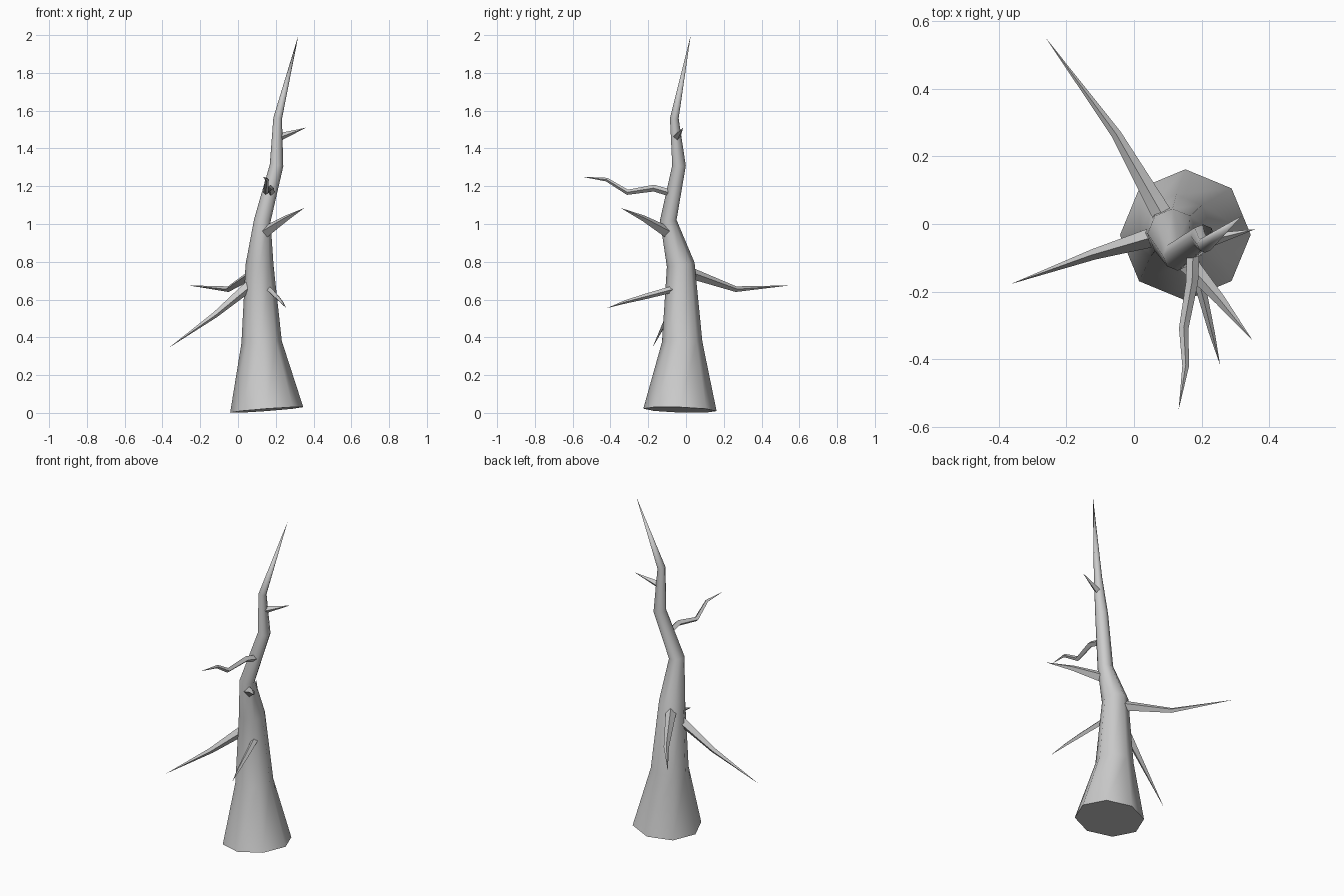
import bpy, bmesh, math
from mathutils import Vector

if "Cube" in bpy.data.objects:
    bpy.data.objects.remove(bpy.data.objects["Cube"])


def limb(name, points, sides, ref):
    """Tapered tube through (x, y, z, radius) points, ending in a sharp tip."""
    pos = [Vector(p[:3]) for p in points]
    bm = bmesh.new()
    rings = []
    last = len(pos) - 1
    for i in range(last):
        t = (pos[i + 1] - pos[i]).normalized()
        if i > 0:
            t = (t + (pos[i] - pos[i - 1]).normalized()).normalized()
        u = (ref - t * ref.dot(t)).normalized()
        v = t.cross(u)
        ring = []
        for k in range(sides):
            a = 2 * math.pi * k / sides
            ring.append(bm.verts.new(pos[i] + points[i][3] * (u * math.cos(a) + v * math.sin(a))))
        rings.append(ring)
    tip = bm.verts.new(pos[last])
    bm.faces.new(rings[0][::-1])
    for k in range(sides):
        n = (k + 1) % sides
        for a, b in zip(rings, rings[1:]):
            bm.faces.new((a[k], a[n], b[n], b[k]))
        bm.faces.new((rings[-1][k], rings[-1][n], tip))
    bmesh.ops.recalc_face_normals(bm, faces=bm.faces)
    me = bpy.data.meshes.new(name)
    bm.to_mesh(me)
    bm.free()
    ob = bpy.data.objects.new(name, me)
    bpy.context.collection.objects.link(ob)
    bpy.ops.object.select_all(action='DESELECT')
    ob.select_set(True)
    bpy.context.view_layer.objects.active = ob
    bpy.ops.object.shade_smooth_by_angle(angle=math.radians(60))
    return ob


# Crooked eight-sided trunk
limb("trunk", [
    (0.152, -0.032, 0.016, 0.194), (0.125, -0.02, 0.375, 0.107),
    (0.114, -0.028, 0.785, 0.074), (0.129, -0.094, 1.02, 0.044),
    (0.204, -0.037, 1.31, 0.036), (0.21, -0.062, 1.56, 0.023),
    (0.32, 0.025, 2.0, 0)], 8, Vector((1, 0, 0)))

# Bare branches, rooted inside the trunk
branches = {
    "back_branch": [(0.085, 0.025, 0.74, 0.030), (-0.052, 0.265, 0.655, 0.015),
                    (-0.262, 0.552, 0.675, 0)],
    "left_branch": [(0.07, -0.035, 0.68, 0.030), (-0.12, -0.09, 0.52, 0.016),
                    (-0.366, -0.178, 0.345, 0)],
    "front_high_branch": [(0.175, -0.07, 1.16, 0.019), (0.172, -0.17, 1.19, 0.018),
                          (0.147, -0.31, 1.168, 0.014), (0.153, -0.42, 1.235, 0.010),
                          (0.132, -0.55, 1.25, 0)],
    "front_right_branch": [(0.14, -0.095, 0.955, 0.032), (0.255, -0.225, 1.03, 0.016),
                           (0.352, -0.346, 1.085, 0)],
    "front_low_branch": [(0.165, -0.07, 0.655, 0.018), (0.205, -0.22, 0.615, 0.014),
                         (0.23, -0.32, 0.588, 0.009), (0.255, -0.418, 0.555, 0)],
    "upper_twig": [(0.225, -0.048, 1.462, 0.020), (0.36, -0.015, 1.51, 0)],
}
for name, pts in branches.items():
    limb(name, pts, 4, Vector((0, 0, 1)))
